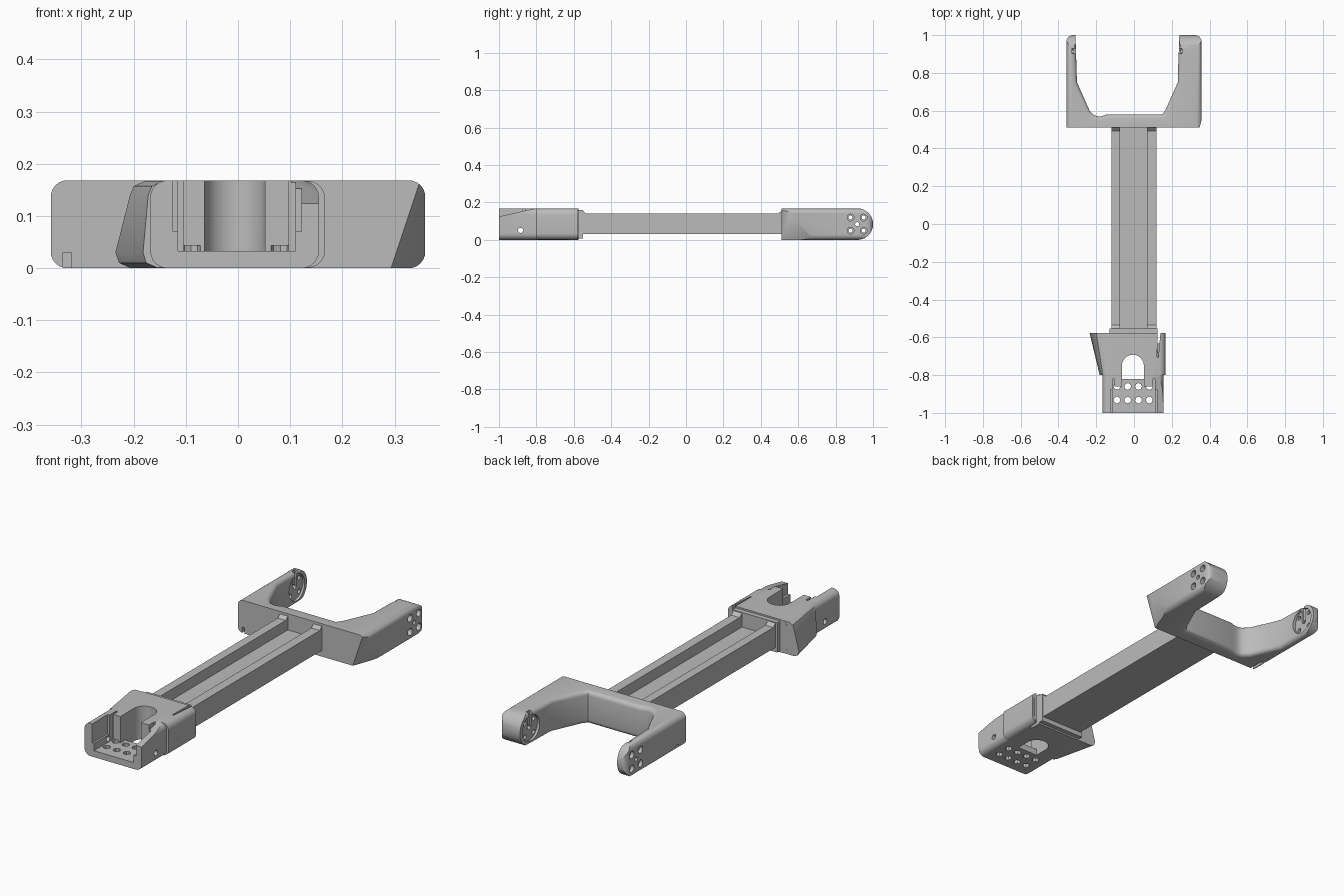
import bpy, bmesh, math
from mathutils import Vector

cube = bpy.data.objects.get("Cube")
if cube:
    bpy.data.objects.remove(cube)

grey = bpy.data.materials.new("plain grey")
grey.use_nodes = True
COLOUR = (0.5, 0.5, 0.5, 1)
grey.diffuse_color = COLOUR
grey.node_tree.nodes["Principled BSDF"].inputs["Base Color"].default_value = COLOUR


def make(name, bm):
    bmesh.ops.recalc_face_normals(bm, faces=bm.faces)
    mesh = bpy.data.meshes.new(name)
    bm.to_mesh(mesh)
    bm.free()
    ob = bpy.data.objects.new(name, mesh)
    bpy.context.collection.objects.link(ob)
    mesh.materials.append(grey)
    return ob


def prism(name, outline, axis, a, b):
    """Extrude a 2D outline along an axis from a to b."""
    bm = bmesh.new()

    def place(p, d):
        v = list(p)
        v.insert(axis, d)
        return v
    face = bm.faces.new([bm.verts.new(place(p, a)) for p in outline])
    out = bmesh.ops.extrude_face_region(bm, geom=[face])
    move = Vector((0, 0, 0))
    move[axis] = b - a
    bmesh.ops.translate(bm, vec=move, verts=[g for g in out["geom"] if isinstance(g, bmesh.types.BMVert)])
    return make(name, bm)


def hull(name, points):
    bm = bmesh.new()
    for p in points:
        bm.verts.new(p)
    bmesh.ops.convex_hull(bm, input=bm.verts)
    bmesh.ops.dissolve_limit(bm, angle_limit=0.01, verts=bm.verts, edges=bm.edges)
    return make(name, bm)


def box(name, x, y, z):
    return hull(name, [(i, j, k) for i in x for j in y for k in z])


def arc(cx, cy, r, start, end, n=6):
    angles = [math.radians(start + (end - start) * i / n) for i in range(n + 1)]
    return [(cx + r * math.cos(t), cy + r * math.sin(t)) for t in angles]


def rounded(x0, z0, x1, z1, r):
    return (arc(x1 - r, z1 - r, r, 0, 90) + arc(x0 + r, z1 - r, r, 90, 180)
            + arc(x0 + r, z0 + r, r, 180, 270) + arc(x1 - r, z0 + r, r, 270, 360))


def rod(axis, centre, r, a, b, n=24):
    return prism("cutter", arc(*centre, r, 0, 360 - 360 / n, n - 1), axis, a, b)


def apply(ob, tool, op="DIFFERENCE"):
    mod = ob.modifiers.new("shape", "BOOLEAN")
    mod.operation, mod.solver, mod.object = op, "EXACT", tool
    bpy.context.view_layer.objects.active = ob
    bpy.ops.object.modifier_apply(modifier=mod.name)
    bpy.data.objects.remove(tool)


def smooth(ob):
    bpy.ops.object.select_all(action="DESELECT")
    ob.select_set(True)
    bpy.context.view_layer.objects.active = ob
    bpy.ops.object.shade_smooth_by_angle(angle=math.radians(32))


TOP = 0.168

# Fork: plan outline with softened inner rim
outline = ([(-0.358, 0.51), (0.358, 0.51)] + arc(0.323, 0.965, 0.035, 0, 90)
           + [(0.24, 1.0), (0.235, 0.88), (0.232, 0.75), (0.165, 0.60), (0.15, 0.58),
              (-0.145, 0.58), (-0.18, 0.568), (-0.21, 0.575), (-0.235, 0.60),
              (-0.302, 0.75), (-0.306, 0.88), (-0.31, 1.0)]
           + arc(-0.323, 0.965, 0.035, 90, 180))
fork = prism("fork", outline, 2, 0, TOP)
bm = bmesh.new()
bm.from_mesh(fork.data)


def inner_rim(e):
    m = (e.verts[0].co + e.verts[1].co) / 2
    flat = abs(e.verts[0].co.z - e.verts[1].co.z) < 1e-4
    return flat and -0.315 < m.x < 0.26 and 0.53 < m.y < 0.99


bmesh.ops.bevel(bm, geom=[e for e in bm.edges if inner_rim(e)], offset=0.022,
                segments=4, affect="EDGES", profile=0.5)
bm.to_mesh(fork.data)
bm.free()
E = 0.0004
apply(fork, prism("cutter", rounded(-0.359, -E, 0.359, TOP + E, 0.032), 1, 0.4, 1.1), "INTERSECT")
side = [(0.4, -E)] + arc(1 - TOP / 2, TOP / 2, TOP / 2 + E, -90, 90, 20) + [(0.4, TOP + E)]
apply(fork, prism("cutter", side, 0, -0.5, 0.5), "INTERSECT")

# Slanted lower front corner of the fork
normal = Vector((1, -0.365, -0.333)).normalized()
origin = Vector((0.30, 0.51, 0.02))
u = normal.orthogonal().normalized()
v = normal.cross(u)
apply(fork, hull("cutter", [origin + u * i + v * j + normal * k
                            for i in (-0.6, 0.6) for j in (-0.6, 0.6) for k in (0, 0.5)]))

# Cable notch under the fork
apply(fork, box("cutter", (-0.335, -0.319), (0.4, 0.59), (-0.1, 0.03)))
apply(fork, box("cutter", (-0.5, -0.319), (0.57, 0.59), (-0.1, 0.03)))

# Arm end sockets: round recess, slot, screw holes
HUB = (0.915, TOP / 2)
for inner, deep, outer in ((-0.2, -0.32, -0.34), (0.15, 0.247, 0.335)):
    s = math.copysign(1, outer)
    apply(fork, rod(0, HUB, 0.066, inner, deep, 32))
    apply(fork, box("cutter", (inner, deep + s * 0.008), (0.902, 0.928), (0.085, 0.3)))
    for dy in (-0.035, 0.035):
        for dz in (-0.035, 0.035):
            spot = (HUB[0] + dy, HUB[1] + dz)
            apply(fork, rod(0, spot, 0.018, outer, s * 0.5))
            apply(fork, rod(0, spot, 0.011, inner, s * 0.5))
    apply(fork, rod(0, HUB, 0.011, inner, s * 0.5))
smooth(fork)

# Shaft: beam with a long channel in the top
beam = [(-0.12, 0.032), (0.118, 0.032), (0.118, 0.14), (0.07, 0.14),
        (0.07, 0.085), (-0.075, 0.085), (-0.075, 0.14), (-0.12, 0.14)]
shaft = prism("shaft", beam, 1, -0.6, 0.52)

# Small flares where the rails meet the fork and head
for end, wall, sign in (("fork", 0.511, -1), ("head", -0.552, 1)):
    for label, x0, x1 in (("right", -0.12, -0.075), ("left", 0.07, 0.118)):
        hull(end + "_flare_" + label,
             [(x, y, z) for x in (x0, x1)
              for y, z in ((wall, 0.13), (wall, 0.156), (wall + sign * 0.006, 0.146),
                           (wall + sign * 0.018, 0.14), (wall + sign * 0.018, 0.13))])

# Head: rounded body, collar and side wings
head = prism("head", rounded(-0.168, 0, 0.155, TOP, 0.032), 1, -1.0, -0.576)
apply(head, prism("cutter", rounded(0.0, 0.0006, 0.167, TOP - 0.0006, 0.034), 1, -0.8, -0.5765), "UNION")
wing = hull("wing", [(-0.235, -0.577, 0.03), (-0.228, -0.577, 0.01), (-0.208, -0.577, 0.001),
                     (-0.207, -0.577, 0.14), (-0.2, -0.577, 0.157), (-0.178, -0.577, 0.167),
                     (-0.182, -0.8, 0.03), (-0.176, -0.8, 0.01), (-0.155, -0.8, 0.001),
                     (-0.172, -0.8, 0.14), (-0.165, -0.8, 0.157), (-0.145, -0.8, 0.167),
                     (-0.1, -0.577, 0.001), (-0.1, -0.8, 0.001),
                     (-0.1, -0.577, 0.167), (-0.1, -0.8, 0.167)])
apply(head, wing, "UNION")
apply(head, box("cutter", (-0.13, 0.124), (-0.65, -0.552), (0.008, 0.16)), "UNION")

# Open pocket and arched opening
FLOOR = 0.033
apply(head, box("cutter", (-0.115, 0.11), (-1.1, -0.86), (FLOOR, 0.3)))
apply(head, box("cutter", (-0.125, 0.122), (-1.1, -0.875), (0.07, 0.3)))
arch = arc(-0.006, -0.75, 0.058, 0, 180, 20)
apply(head, prism("cutter", arch + [(-0.064, -0.95), (0.052, -0.95)], 2, FLOOR, 0.3))
apply(head, prism("cutter", arch + [(-0.064, -0.82), (0.052, -0.82)], 2, -0.1, 0.1))

# Gaps that leave a post on each side of the arch
for x in ((-0.115, -0.104), (0.098, 0.11)):
    apply(head, box("cutter", x, (-0.9, -0.82), (FLOOR, 0.3)))

# Sloping left wall and narrow clip slot beside the left wing
apply(head, hull("cutter", [(x, y, z) for x in (0.103, 0.3)
                            for y, z in ((-0.8, TOP + 0.001), (-1.05, 0.113), (-1.05, 0.4), (-0.8, 0.4))]))
apply(head, hull("cutter", [(0.126, -0.5, -0.1), (0.146, -0.5, -0.1), (0.126, -0.5, 0.3),
                            (0.146, -0.5, 0.3), (0.126, -0.59, -0.1), (0.14, -0.59, -0.1),
                            (0.122, -0.72, 0.2), (0.127, -0.72, 0.2)]))

# Floor vents and side screw holes
for y in (-0.86, -0.932):
    for x in (-0.09, -0.033, 0.024, 0.081):
        apply(head, rod(2, (x, y), 0.018, -0.1, FLOOR + 0.01, 8))
for a, b in ((-0.3, -0.1), (0.1, 0.3)):
    apply(head, rod(0, (-0.885, 0.05), 0.014, a, b, 16))
smooth(head)
